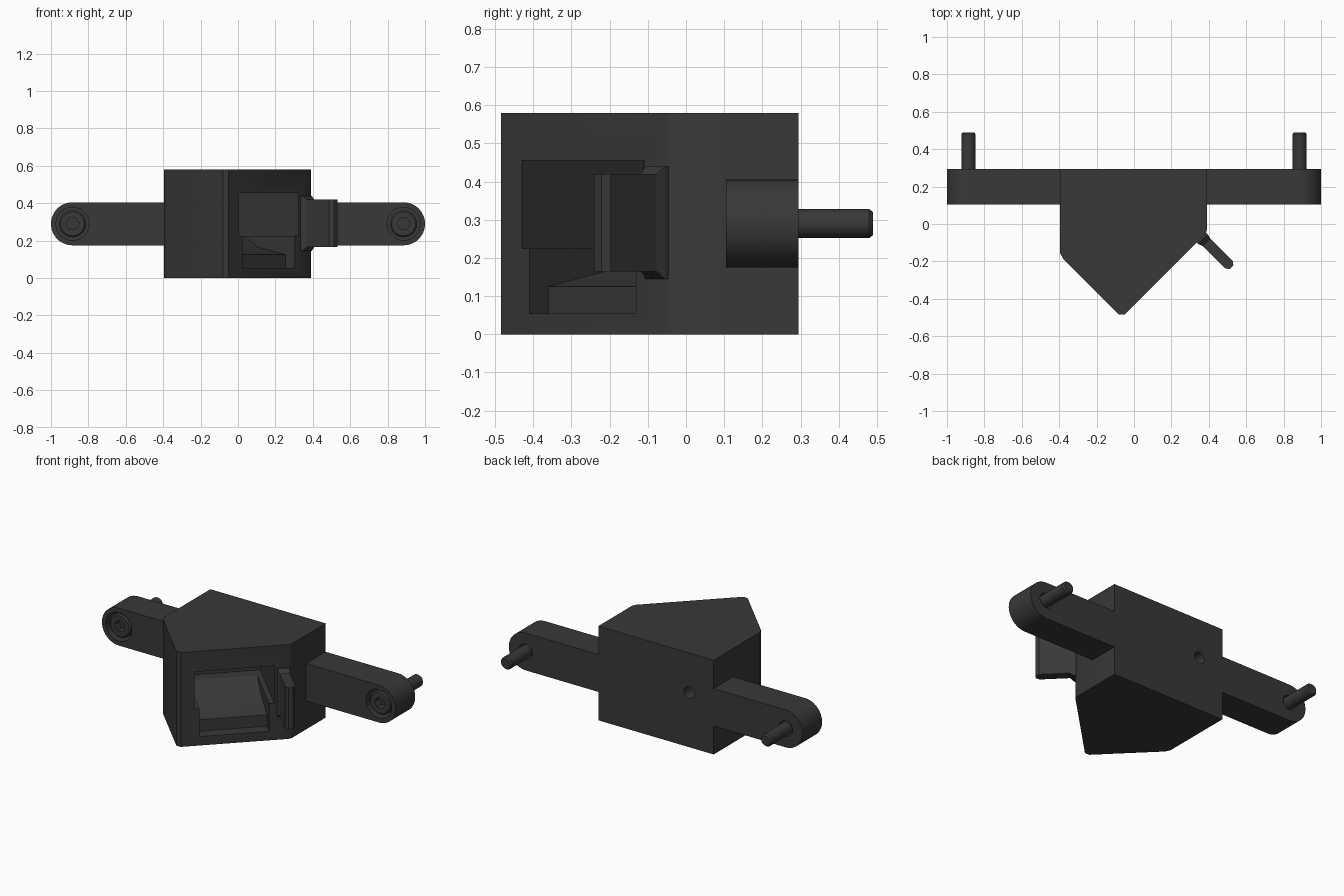
import bpy, bmesh, math
from mathutils import Vector, Matrix

if "Cube" in bpy.data.objects:
    bpy.data.objects.remove(bpy.data.objects["Cube"])

MAT = bpy.data.materials.new("dark_plastic")
MAT.diffuse_color = (0.04, 0.04, 0.04, 1)
MAT.use_nodes = True
MAT.node_tree.nodes["Principled BSDF"].inputs["Base Color"].default_value = MAT.diffuse_color

# Frame of the 45 degree front face: local x = along face, y = out of face, z = up
R = math.sqrt(0.5)
FACE = Matrix(((R, R, 0, -0.05), (R, -R, 0, -0.485), (0, 0, 1, 0), (0, 0, 0, 1)))


def loft(name, sections, matrix=Matrix()):
    """Solid through a list of matching closed loops."""
    bm = bmesh.new()
    rings = [[bm.verts.new(matrix @ Vector(p)) for p in s] for s in sections]
    n = len(rings[0])
    for a, b in zip(rings, rings[1:]):
        for i in range(n):
            bm.faces.new((a[i], a[(i + 1) % n], b[(i + 1) % n], b[i]))
    bm.faces.new(rings[0])
    bm.faces.new(rings[-1])
    bmesh.ops.recalc_face_normals(bm, faces=bm.faces)
    me = bpy.data.meshes.new(name)
    bm.to_mesh(me)
    bm.free()
    me.materials.append(MAT)
    ob = bpy.data.objects.new(name, me)
    bpy.context.collection.objects.link(ob)
    return ob


def rod(name, x, z, stations, sides=32):
    """Turned part along y from (y, radius) stations."""
    return loft(name, [[(x + r * math.cos(2 * math.pi * i / sides), y,
                         z + r * math.sin(2 * math.pi * i / sides)) for i in range(sides)]
                       for y, r in stations])


def cut(ob, cutter):
    m = ob.modifiers.new("cut", "BOOLEAN")
    m.operation, m.solver, m.object = "DIFFERENCE", "EXACT", cutter
    bpy.context.view_layer.objects.active = ob
    bpy.ops.object.modifier_apply(modifier=m.name)
    bpy.data.objects.remove(cutter)


def smooth(ob):
    bpy.ops.object.select_all(action="DESELECT")
    ob.select_set(True)
    bpy.context.view_layer.objects.active = ob
    bpy.ops.object.shade_smooth_by_angle(angle=math.radians(30))


# Wedge-nosed housing
plan = [(-0.395, 0.295), (0.39, 0.295), (0.39, -0.03), (0.383, -0.052), (-0.05, -0.485),
        (-0.08, -0.485), (-0.38, -0.185), (-0.395, -0.155)]
body = loft("housing", [[(x, y, z) for x, y in plan] for z in (0, 0.58)])

# Socket opening: narrow lower slot with ramped floor, wider upper pocket
slot = [(0.05, 0.055), (-0.07, 0.055), (-0.07, 0.125), (-0.28, 0.165), (-0.38, 0.225),
        (-0.38, 0.24), (0.05, 0.24)]
cut(body, loft("slot_cutter", [[(u, w, z) for w, z in slot] for u in (0.106, 0.50)], FACE))
pocket = [(0.05, 0.225), (-0.45, 0.225), (-0.45, 0.455), (0.05, 0.455)]
cut(body, loft("pocket_cutter", [[(u, w, z) for w, z in pocket] for u in (0.078, 0.53)], FACE))

# Cable hole in the back
cut(body, rod("cable_cutter", -0.228, 0.335, [(-0.04, 0.036), (0.35, 0.036)]))
smooth(body)

# Protruding tab with flared base and chamfered tip
tab = []
for w, u0, u1, z0, z1 in [(-0.02, 0.545, 0.618, 0.145, 0.44), (0.01, 0.545, 0.618, 0.145, 0.44),
                          (0.035, 0.555, 0.612, 0.165, 0.42), (0.205, 0.555, 0.612, 0.165, 0.42),
                          (0.225, 0.57, 0.597, 0.165, 0.42)]:
    tab.append([(u0, w, z0), (u1, w, z0), (u1, w, z1), (u0, w, z1)])
loft("tab", tab, FACE)

# Mounting ears and their socket-head screws, one per side
ZC, XC, RAD = 0.29, 0.885, 0.115
for s, side in ((-1, "left"), (1, "right")):
    arc = [(XC + RAD * math.cos(a), ZC + RAD * math.sin(a))
           for a in (math.pi * (i / 24 - 0.5) for i in range(25))]
    outline = [(0.37, ZC - RAD)] + arc + [(0.37, ZC + RAD)]
    ear = loft(side + "_ear", [[(s * x, y, z) for x, z in outline] for y in (0.105, 0.295)])
    cut(ear, rod("bore_cutter", s * XC, ZC, [(0.05, 0.088), (0.20, 0.088)]))
    cut(ear, rod("hole_cutter", s * XC, ZC, [(0.15, 0.046), (0.35, 0.046)]))
    smooth(ear)
    screw = rod(side + "_screw", s * XC, ZC, [(0.115, 0.064), (0.123, 0.072), (0.20, 0.072),
                                              (0.20, 0.038), (0.48, 0.038), (0.49, 0.03)])
    cut(screw, rod("hex_cutter", s * XC, ZC, [(0.09, 0.036), (0.16, 0.036)], 6))
    smooth(screw)
